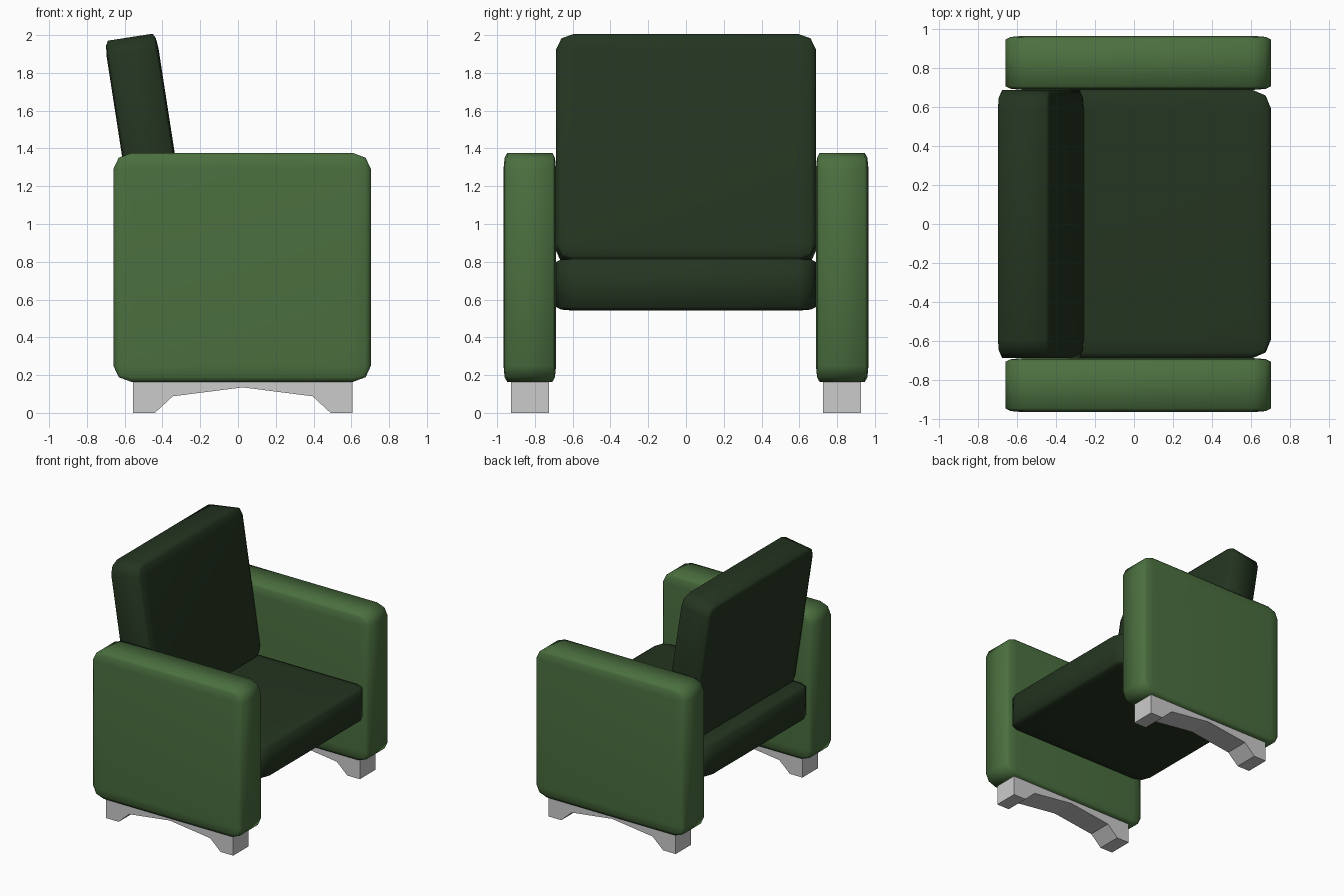
import bpy, bmesh, math

if "Cube" in bpy.data.objects:
    bpy.data.objects.remove(bpy.data.objects["Cube"])


def material(name, rgb):
    m = bpy.data.materials.new(name)
    m.diffuse_color = (*rgb, 1)
    m.use_nodes = True
    m.node_tree.nodes["Principled BSDF"].inputs["Base Color"].default_value = m.diffuse_color
    return m


green = material("green_fabric", (0.07, 0.16, 0.05))
dark = material("dark_green_fabric", (0.018, 0.036, 0.015))


def add_object(name, bm, mat=None):
    bmesh.ops.recalc_face_normals(bm, faces=bm.faces)
    mesh = bpy.data.meshes.new(name)
    bm.to_mesh(mesh)
    bm.free()
    obj = bpy.data.objects.new(name, mesh)
    bpy.context.collection.objects.link(obj)
    if mat:
        mesh.materials.append(mat)
    return obj


def cushion(name, centre, size, mat, tilt=0):
    # unit cube bevelled before scaling, so the rounding follows each side's length
    bm = bmesh.new()
    bmesh.ops.create_cube(bm, size=1)
    bmesh.ops.bevel(bm, geom=bm.edges[:], offset=0.07, offset_type='OFFSET',
                    segments=2, profile=0.5, affect='EDGES')
    bmesh.ops.scale(bm, vec=size, verts=bm.verts)
    for f in bm.faces:
        f.smooth = True
    obj = add_object(name, bm, mat)
    obj.location = centre
    obj.rotation_euler.y = tilt
    return obj


# Arched runner under each arm
runner = [(-0.555, 0.17), (-0.555, 0), (-0.44, 0), (-0.345, 0.088), (0.025, 0.135),
          (0.395, 0.088), (0.49, 0), (0.605, 0), (0.605, 0.17)]


def leg(name, y):
    bm = bmesh.new()
    face = bm.faces.new([bm.verts.new((x, y - 0.101, z)) for x, z in runner])
    ext = bmesh.ops.extrude_face_region(bm, geom=[face], use_keep_orig=True)
    bmesh.ops.translate(bm, vec=(0, 0.202, 0),
                        verts=[v for v in ext["geom"] if isinstance(v, bmesh.types.BMVert)])
    add_object(name, bm)


# Arms and legs on both sides
for side, s in (("front", -1), ("back", 1)):
    cushion(f"{side}_arm", (0.022, s * 0.827, 0.77), (1.363, 0.278, 1.212), green)
    leg(f"{side}_leg", s * 0.826)

# Seat and leaning backrest
cushion("seat", (0.022, 0, 0.68), (1.363, 1.376, 0.278), dark)
cushion("backrest", (-0.478, 0, 1.39), (0.278, 1.376, 1.212), dark, math.radians(-8.8))
